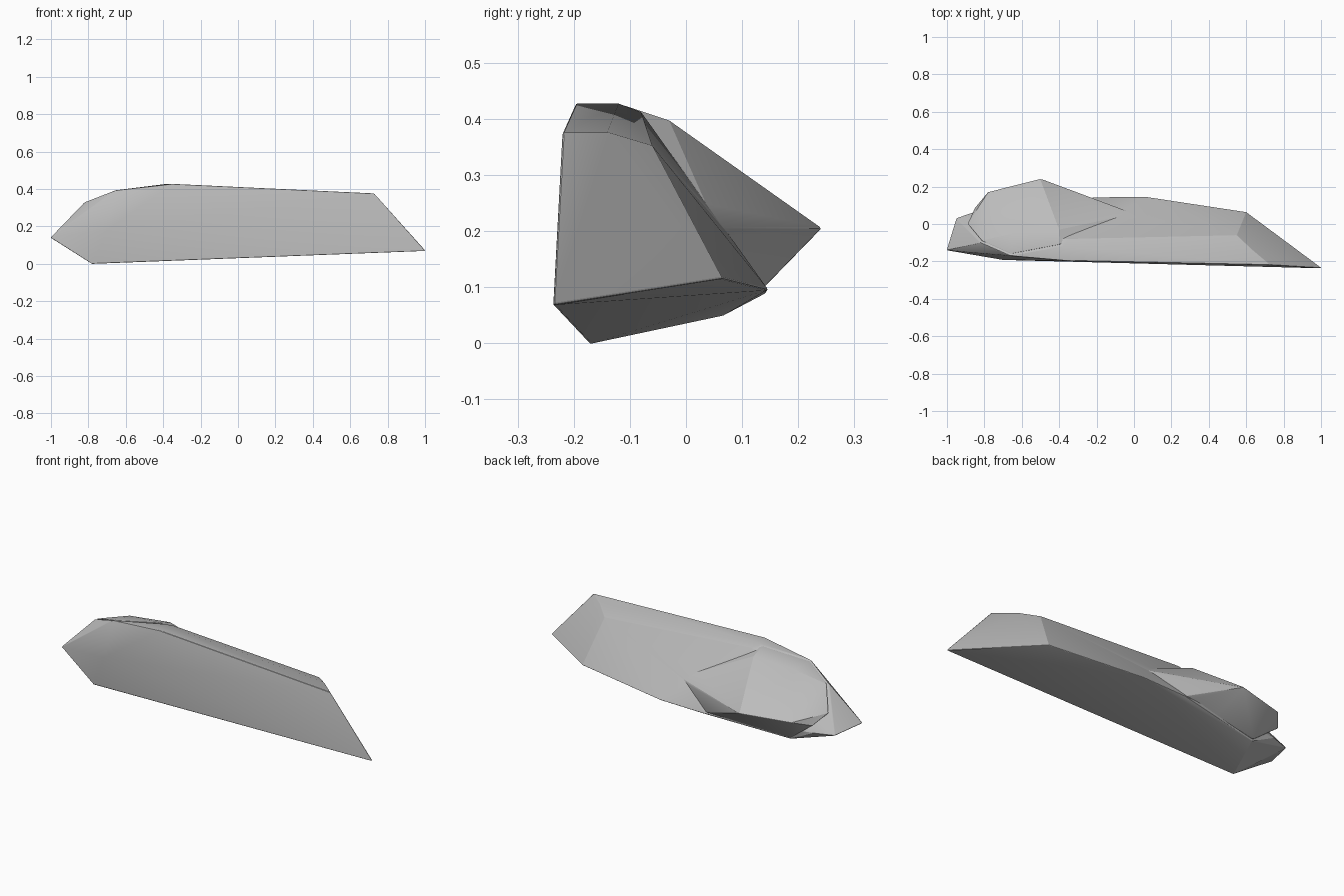
import bpy, bmesh, math

if "Cube" in bpy.data.objects:
    bpy.data.objects.remove(bpy.data.objects["Cube"])

grey = bpy.data.materials.new("stone grey")
grey.diffuse_color = (0.5, 0.5, 0.5, 1)
grey.use_nodes = True
grey.node_tree.nodes["Principled BSDF"].inputs["Base Color"].default_value = grey.diffuse_color


def faceted_stone(name, corners, bevel):
    """Convex faceted block with slightly rounded edges."""
    bm = bmesh.new()
    for c in corners:
        bm.verts.new(c)
    res = bmesh.ops.convex_hull(bm, input=bm.verts[:])
    inner = [g for g in res["geom_interior"] if isinstance(g, bmesh.types.BMVert)]
    if inner:
        bmesh.ops.delete(bm, geom=inner, context='VERTS')
    bmesh.ops.dissolve_limit(bm, angle_limit=math.radians(2),
                             verts=bm.verts[:], edges=bm.edges[:])
    bmesh.ops.recalc_face_normals(bm, faces=bm.faces[:])
    mesh = bpy.data.meshes.new(name)
    bm.to_mesh(mesh)
    bm.free()
    mesh.materials.append(grey)
    ob = bpy.data.objects.new(name, mesh)
    bpy.context.collection.objects.link(ob)
    mod = ob.modifiers.new("worn edges", 'BEVEL')
    mod.width = bevel
    mod.segments = 2
    mod.limit_method = 'ANGLE'
    mod.angle_limit = math.radians(35)
    return ob


# Long slab: flat tilted base, steep front, pointed ends
slab = faceted_stone("rock_slab", [
    (-0.78, -0.172, -0.002), (1.007, -0.237, 0.068), (-1.003, -0.14, 0.14),
    (-0.7, -0.192, 0.18),
    (-0.66, -0.17, 0.392), (-0.35, -0.197, 0.427), (0.73, -0.22, 0.376),
    (-0.38, -0.12, 0.427), (-0.35, -0.08, 0.412), (-0.82, -0.10, 0.33),
    (0.635, -0.14, 0.376), (0.55, -0.06, 0.352), (0.6, 0.065, 0.115),
    (0.06, 0.147, 0.095), (-0.2, 0.144, 0.09), (-0.7, 0.07, 0.05),
    (-0.95, 0.032, 0.12), (-0.84, 0.07, 0.12),
], 0.004)

# Bulge leaning out of the back, flush with the crest, narrowing to a point
bulge = faceted_stone("back_bulge", [
    (-0.5, 0.242, 0.205), (-0.78, 0.172, 0.20), (0.0, 0.055, 0.205),
    (-0.4, -0.03, 0.397), (-0.4, -0.11, 0.424), (-0.66, -0.16, 0.389),
    (-0.64, -0.05, 0.378), (-0.815, -0.09, 0.33), (-0.89, 0.0, 0.22),
    (-0.85, 0.088, 0.17), (-0.22, 0.137, 0.097), (-0.7, 0.075, 0.057),
    (-0.45, -0.1, 0.15),
], 0.004)

# Fuse both into a single rock
union = slab.modifiers.new("fuse", 'BOOLEAN')
union.operation = 'UNION'
union.solver = 'EXACT'
union.object = bulge
bpy.context.view_layer.objects.active = slab
slab.select_set(True)
bulge.select_set(False)
for name in [m.name for m in slab.modifiers]:
    bpy.ops.object.modifier_apply(modifier=name)
bpy.data.objects.remove(bulge)
slab.name = "rock"
bpy.ops.object.shade_smooth_by_angle(angle=math.radians(18))
